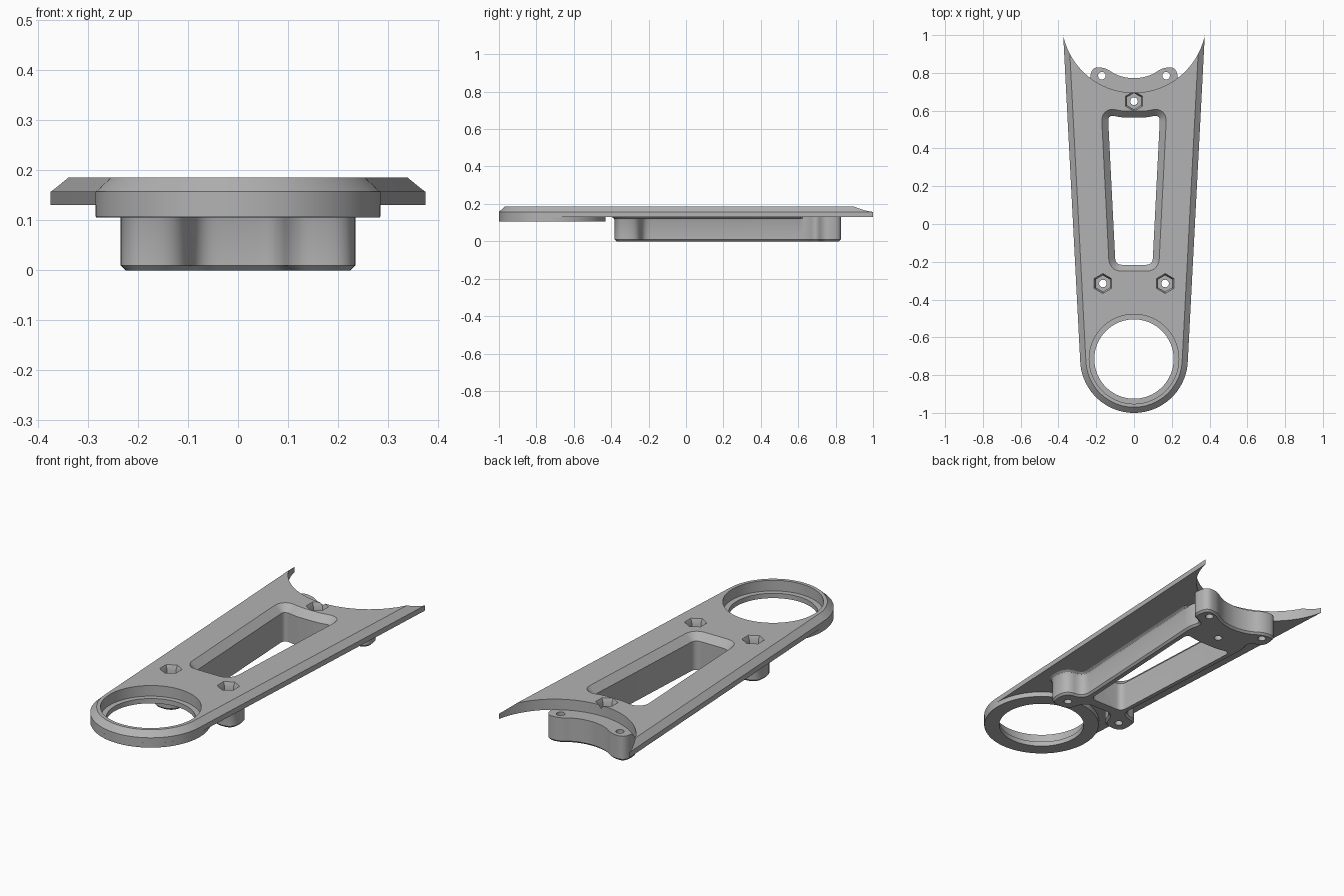
import bpy, bmesh, math
from mathutils import Vector

if "Cube" in bpy.data.objects:
    bpy.data.objects.remove(bpy.data.objects["Cube"])

grey = bpy.data.materials.new("satin grey")
grey.use_nodes = True
GREY = (0.45, 0.45, 0.45, 1)
grey.diffuse_color = GREY
grey.node_tree.nodes["Principled BSDF"].inputs["Base Color"].default_value = GREY


def arc(cx, cy, r, start, end, steps):
    """Points along an arc, angles in degrees."""
    angles = [math.radians(start + (end - start) * i / steps) for i in range(steps + 1)]
    return [Vector((cx + r * math.cos(a), cy + r * math.sin(a))) for a in angles]


def circle(cx, cy, r, sides=32, turn=0):
    return arc(cx, cy, r, turn, turn + 360, sides)[:-1]


def mirrored(half):
    """Close a right-hand half outline by mirroring it across x = 0."""
    return half + [(-x, y, r) for x, y, r in reversed(half) if x > 0]


def rounded(corners, steps=7):
    """Round each (x, y, size) corner with a short curve."""
    out = []
    for i, (x, y, size) in enumerate(corners):
        p = Vector((x, y))
        ends = []
        for q in (corners[i - 1], corners[(i + 1) % len(corners)]):
            d = Vector(q[:2]) - p
            ends.append(p + d.normalized() * min(size, d.length * 0.48))
        for k in range(steps + 1):
            t = k / steps
            out.append(ends[0] * (1 - t) ** 2 + p * 2 * t * (1 - t) + ends[1] * t * t)
    return out


def offset(outline, dist, limit=9):
    """Grow a counter-clockwise outline, leaving points beyond y = limit."""
    out = []
    for i, p in enumerate(outline):
        a = (p - outline[i - 1]).normalized()
        b = (outline[(i + 1) % len(outline)] - p).normalized()
        na, nb = Vector((a.y, -a.x)), Vector((b.y, -b.x))
        push = (na + nb) / (1 + na.dot(nb))
        out.append(p + push * dist if p.y < limit else p.copy())
    return out


def loft(name, outline, layers, limit=9):
    """Solid from an outline stacked at (z, growth) layers."""
    bm = bmesh.new()
    rings = []
    for z, grow in layers:
        pts = offset(outline, grow, limit if grow > 0 else 9)
        rings.append([bm.verts.new((p.x, p.y, z)) for p in pts])
    n = len(outline)
    for low, high in zip(rings, rings[1:]):
        for i in range(n):
            j = (i + 1) % n
            bm.faces.new((low[i], low[j], high[j], high[i]))
    bm.faces.new(rings[0][::-1])
    bm.faces.new(rings[-1])
    mesh = bpy.data.meshes.new(name)
    bm.to_mesh(mesh)
    bm.free()
    mesh.materials.append(grey)
    obj = bpy.data.objects.new(name, mesh)
    bpy.context.collection.objects.link(obj)
    return obj


def select(obj):
    bpy.ops.object.select_all(action="DESELECT")
    obj.select_set(True)
    bpy.context.view_layer.objects.active = obj


def cut(obj, cutters):
    select(obj)
    for c in cutters:
        mod = obj.modifiers.new("cut", "BOOLEAN")
        mod.operation = "DIFFERENCE"
        mod.solver = "EXACT"
        mod.object = c
        bpy.ops.object.modifier_apply(modifier=mod.name)


RING_Y, RING_R = -0.715, 0.285
BOLTS = [(0, 0.65), (-0.165, -0.315), (0.165, -0.315)]
THROUGH = [(-0.1, 0), (0.3, 0)]

# Tapered top plate with a bevelled upper edge
plate_outline = arc(0, RING_Y, RING_R, -177, -3, 48)
plate_outline += [Vector((0.38, 1.1)), Vector((-0.38, 1.1))]
plate = loft("top_plate", plate_outline, [(0.13, 0), (0.157, 0), (0.185, -0.03)])

# Lower collar that forms the ledge inside the round opening
collar = loft("ring_collar", circle(0, RING_Y, RING_R, 96),
              [(0.105, -0.002), (0.108, 0), (0.13, 0)])

# Hanging frame: front bolt bosses, thin side walls and lobed rear block
frame_half = [
    (0.08, -0.275, 0.04), (0.115, -0.382, 0.05), (0.235, -0.382, 0.06),
    (0.235, -0.25, 0.06), (0.13, -0.235, 0.05), (0.175, 0.64, 0.04),
    (0.155, 0.70, 0.03), (0.237, 0.735, 0.04), (0.225, 0.83, 0.045),
    (0.15, 0.828, 0.035), (0.09, 0.785, 0.05), (0, 0.768, 0.08),
]
frame = loft("lower_frame", rounded(mirrored(frame_half)),
             [(0, -0.01), (0.01, 0), (0.112, 0), (0.123, 0.005), (0.13, 0.016)],
             limit=0.62)

# Cutters
window_half = [(0.098, -0.216, 0.035), (0.138, 0.578, 0.035), (0.06, 0.563, 0.03)]
window = loft("window_cutter", rounded(mirrored(window_half)),
              [(-0.1, 0), (0.15, 0), (0.186, 0.035), (0.3, 0.035)])
rear_arc = loft("rear_arc_cutter", circle(0, 1.078, 0.383, 128), THROUGH)
bore = loft("bore_cutter", circle(0, RING_Y, 0.237, 96), THROUGH)
small_bore = loft("small_bore_cutter", circle(0, RING_Y, 0.21, 96), THROUGH)
hexes = [loft("hex_cutter", circle(x, y, 0.043, 6, 30),
              [(0.1, 0), (0.165, 0), (0.186, 0.009), (0.3, 0.009)]) for x, y in BOLTS]
pins = [loft("pin_cutter", circle(x, y, 0.02, 24), THROUGH)
        for x, y in BOLTS + [(-0.17, 0.785), (0.17, 0.785)]]

cut(plate, [rear_arc, bore, window] + hexes)
cut(collar, [small_bore])
cut(frame, [window] + hexes + pins)

for c in [window, rear_arc, bore, small_bore] + hexes + pins:
    bpy.data.objects.remove(c)

# Smooth curved walls, crisp edges
for obj in (plate, collar, frame):
    select(obj)
    bpy.ops.object.shade_smooth_by_angle(angle=math.radians(28))
